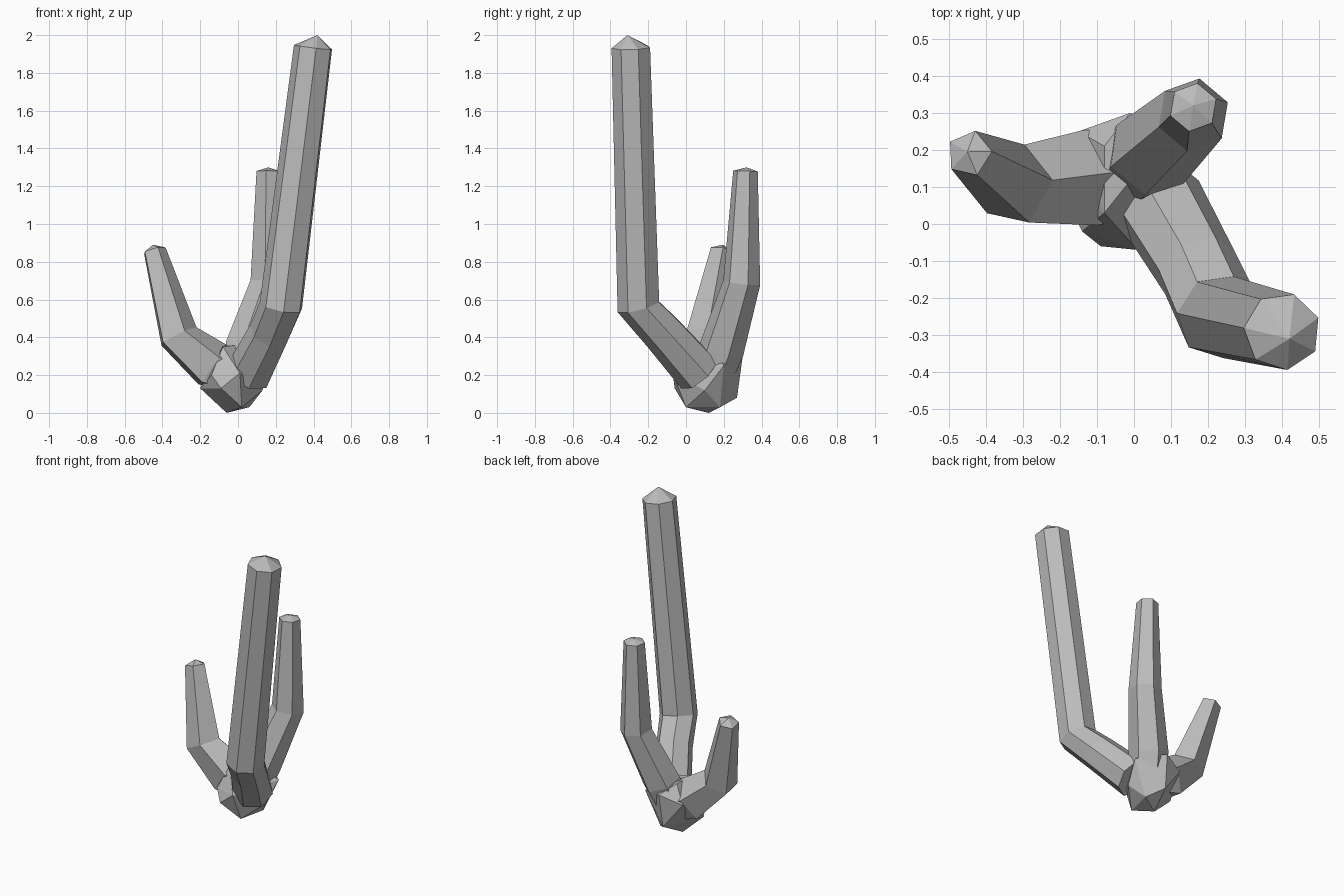
import bpy, bmesh, math
from mathutils import Vector

cube = bpy.data.objects.get("Cube")
if cube:
    bpy.data.objects.remove(cube, do_unlink=True)

grey = bpy.data.materials.new("stone grey")
grey.use_nodes = True
colour = (0.5, 0.5, 0.5, 1)
grey.diffuse_color = colour
grey.node_tree.nodes["Principled BSDF"].inputs["Base Color"].default_value = colour


def finish(bm, name):
    bmesh.ops.recalc_face_normals(bm, faces=bm.faces)
    mesh = bpy.data.meshes.new(name)
    bm.to_mesh(mesh)
    bm.free()
    mesh.materials.append(grey)
    obj = bpy.data.objects.new(name, mesh)
    bpy.context.collection.objects.link(obj)


def branch(name, sides, path, tip, phase):
    """Sweep a faceted ring along (centre, radius) pairs and close it to a blunt point."""
    bm = bmesh.new()
    points = [Vector(p) for p, r in path]
    rings = []
    axis = None
    for i, (p, r) in enumerate(path):
        into = (points[i] - points[max(i - 1, 0)]).normalized()
        out = (points[min(i + 1, len(points) - 1)] - points[i]).normalized()
        tangent = (into + 2 * out).normalized()
        # carry one side direction along the path so the facets do not twist
        if axis is None:
            axis = Vector((1, 0, 0))
        else:
            axis.rotate(last.rotation_difference(tangent))
        last = tangent
        u = (axis - tangent * axis.dot(tangent)).normalized()
        v = tangent.cross(u)
        ring = []
        for k in range(sides):
            a = phase + math.tau * k / sides
            ring.append(bm.verts.new(points[i] + r * (u * math.cos(a) + v * math.sin(a))))
        rings.append(ring)
    for low, high in zip(rings, rings[1:]):
        for k in range(sides):
            n = (k + 1) % sides
            bm.faces.new((low[k], low[n], high[n], high[k]))
    bm.faces.new(rings[0][::-1])
    peak = bm.verts.new(tip)
    for k in range(sides):
        bm.faces.new((rings[-1][k], rings[-1][(k + 1) % sides], peak))
    finish(bm, name)


# Faceted core where the branches meet
core = bmesh.new()
for p in [(-0.06, 0.12, 0), (0.06, 0.18, 0.03), (0.02, 0, 0.03), (-0.02, 0.27, 0.08),
          (-0.2, 0.1, 0.13), (-0.14, -0.02, 0.2), (-0.09, -0.06, 0.13), (0.01, -0.07, 0.21),
          (0.13, 0.1, 0.12), (0.16, 0.2, 0.25), (-0.01, 0.3, 0.3), (-0.15, 0.25, 0.25),
          (-0.08, 0.21, 0.36), (-0.08, 0.03, 0.35), (0, 0.13, 0.36)]:
    core.verts.new(p)
bmesh.ops.convex_hull(core, input=core.verts)
finish(core, "core")

# Three bent branches
branch("tall_branch", 7, [((0.06, 0.07, 0.21), 0.125), ((0.17, -0.12, 0.425), 0.113),
                          ((0.23, -0.25, 0.565), 0.117), ((0.40, -0.29, 1.935), 0.105)],
       (0.42, -0.31, 2.0), 0.2)
branch("back_branch", 6, [((0.01, 0.14, 0.2), 0.11), ((0.045, 0.19, 0.34), 0.12),
                          ((0.16, 0.295, 0.69), 0.1), ((0.16, 0.315, 1.28), 0.066)],
       (0.16, 0.32, 1.3), 0.4)
branch("left_branch", 5, [((0, 0.13, 0.2), 0.12), ((-0.14, 0.12, 0.25), 0.137),
                          ((-0.32, 0.105, 0.405), 0.112), ((-0.445, 0.19, 0.86), 0.064)],
       (-0.45, 0.195, 0.89), 0.3)
